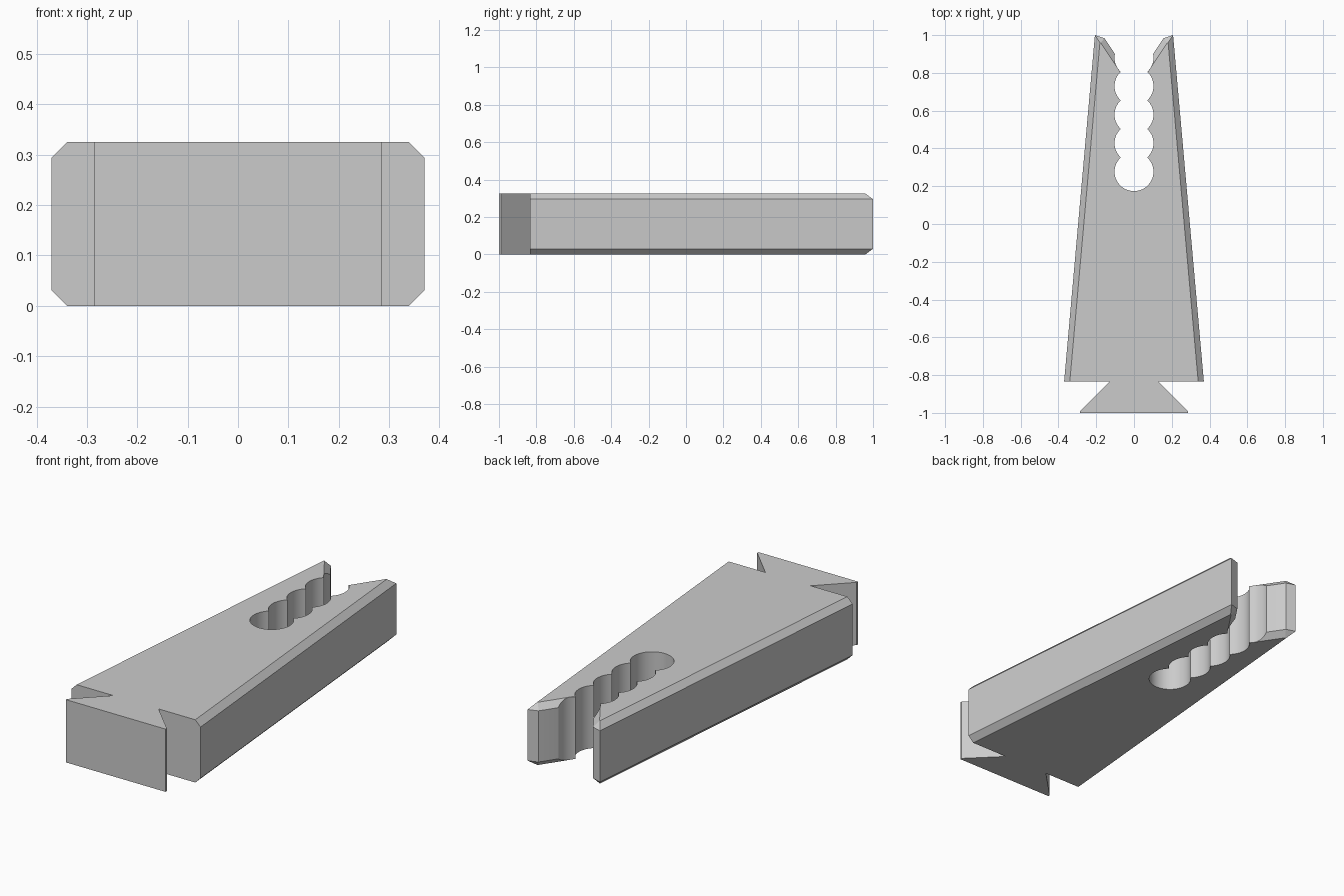
import bpy, bmesh, math
from mathutils import Vector

default = bpy.data.objects.get("Cube")
if default:
    bpy.data.objects.remove(default, do_unlink=True)

HEIGHT, CHAMFER = 0.325, 0.03
RADIUS, PITCH, FIRST_Y = 0.103, 0.151, 0.277

# Single grey material
grey = bpy.data.materials.new("plain grey")
grey.use_nodes = True
colour = (0.6, 0.6, 0.6, 1)
grey.diffuse_color = colour
grey.node_tree.nodes["Principled BSDF"].inputs["Base Color"].default_value = colour

# Left half outline: dovetail foot, tapered side, jaw tip
outer = [(0, -1), (0.285, -1), (0.285, -0.99), (0.13, -0.835), (0.37, -0.835)]
jaw = [(0.207, 1), (0.157, 0.984), (0.104, 0.905)]

# Scalloped slot, from the mouth down to its round end
cusp = math.asin(PITCH / 2 / RADIUS)
slot = []
for i in range(4, -1, -1):
    start = 0.18 if i == 4 else cusp
    end = -math.pi / 2 if i == 0 else -cusp
    steps = 18
    for k in range(steps + 1):
        if k == 0 and i < 4:
            continue  # shared with the previous scallop
        a = start + (end - start) * k / steps
        slot.append((max(RADIUS * math.cos(a), 0),
                     FIRST_Y + PITCH * i + RADIUS * math.sin(a)))

# Extrude the half outline
bm = bmesh.new()
base = bm.faces.new([bm.verts.new((x, y, 0)) for x, y in outer + jaw + slot])
top = bmesh.ops.extrude_face_region(bm, geom=[base], use_keep_orig=True)
bmesh.ops.translate(bm, vec=(0, 0, HEIGHT),
                    verts=[g for g in top["geom"] if isinstance(g, bmesh.types.BMVert)])
bmesh.ops.recalc_face_normals(bm, faces=bm.faces)

# Chamfer the side, tip and mouth edges, above and below
edges = [outer[-1]] + jaw
for p, q in zip(edges, edges[1:]):
    p, q = Vector((*p, 0)), Vector((*q, 0))
    d = (q - p).normalized()
    outward = Vector((d.y, -d.x, 0))
    for z, up in ((HEIGHT, 1), (0, -1)):
        point = p - outward * CHAMFER + Vector((0, 0, z))
        cut = bmesh.ops.bisect_plane(
            bm, geom=bm.verts[:] + bm.edges[:] + bm.faces[:], dist=1e-5,
            plane_co=point, plane_no=(outward + Vector((0, 0, up))).normalized(),
            clear_outer=True)
        rim = [g for g in cut["geom_cut"] if isinstance(g, bmesh.types.BMEdge)]
        bmesh.ops.holes_fill(bm, edges=rim, sides=0)

# Open the half along the centre plane, ready for mirroring
middle = [f for f in bm.faces if all(abs(v.co.x) < 1e-5 for v in f.verts)]
bmesh.ops.delete(bm, geom=middle, context='FACES_ONLY')
bmesh.ops.recalc_face_normals(bm, faces=bm.faces)

mesh = bpy.data.meshes.new("notched_wedge")
bm.to_mesh(mesh)
bm.free()
mesh.materials.append(grey)
body = bpy.data.objects.new("notched_wedge", mesh)
bpy.context.collection.objects.link(body)

bpy.ops.object.select_all(action='DESELECT')
body.select_set(True)
bpy.context.view_layer.objects.active = body
mirror = body.modifiers.new("mirror", 'MIRROR')
mirror.use_clip = True
bpy.ops.object.modifier_apply(modifier=mirror.name)
bpy.ops.object.shade_smooth_by_angle(angle=math.radians(20))
